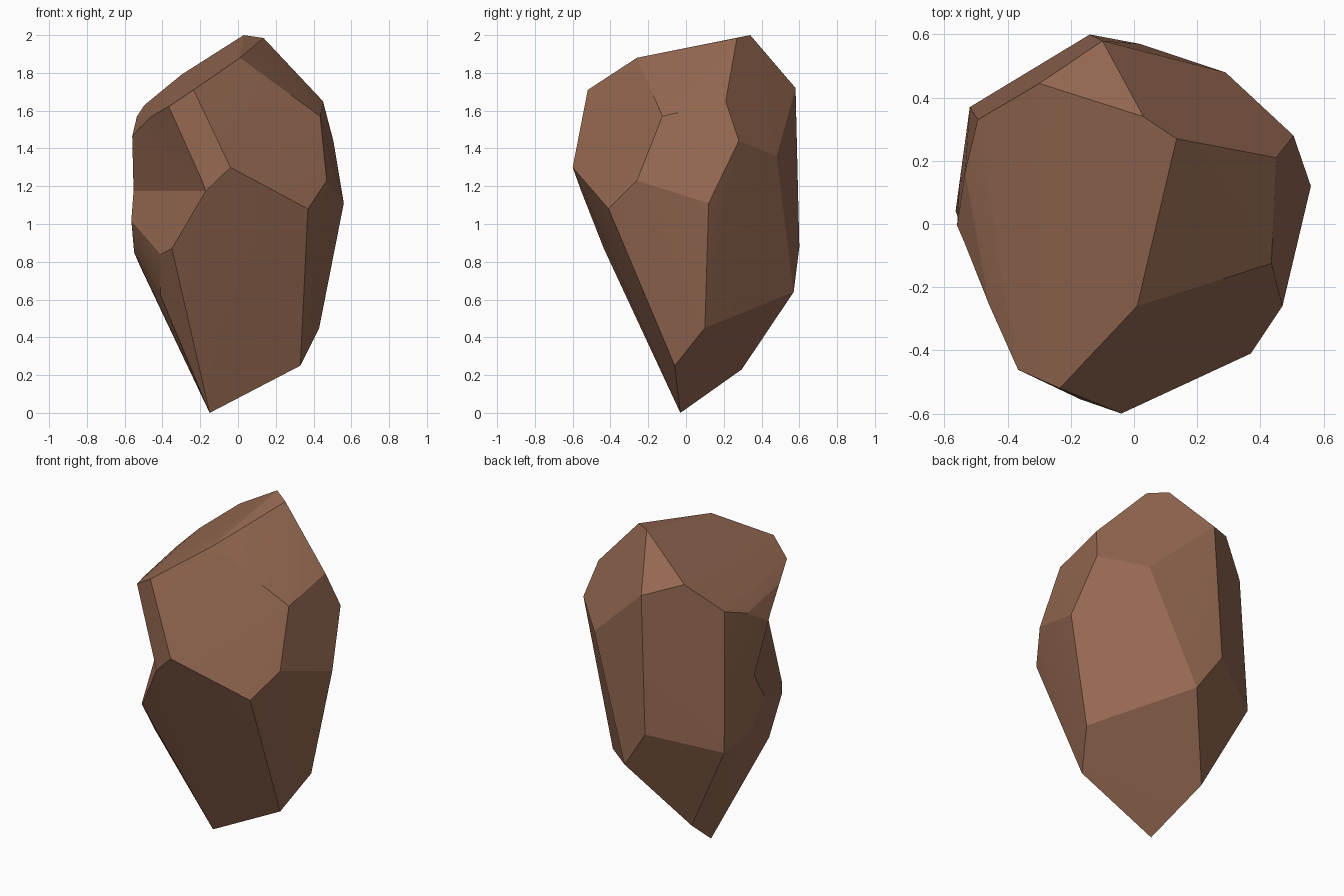
import bpy, bmesh
from mathutils import Vector

if "Cube" in bpy.data.objects:
    bpy.data.objects.remove(bpy.data.objects["Cube"])

# Corner points of the faceted stone, bottom to top
BODY = [
    (-.15, -.03, 0), (-.245, .295, .23), (.33, -.06, .25), (.43, .10, .45),
    (-.41, -.225, .62), (.02, .57, .64), (-.52, .37, .78), (-.55, .14, .85),
    (-.14, .60, .88), (.37, -.41, 1.08), (.56, .12, 1.11), (.47, -.26, 1.23),
    (-.04, -.60, 1.30), (.29, .48, 1.36), (.505, .28, 1.44), (-.535, .165, 1.57),
    (.435, -.125, 1.57), (-.495, .33, 1.63), (.45, .21, 1.65), (-.235, -.52, 1.71),
    (-.10, .58, 1.72), (-.30, .445, 1.79), (.01, -.26, 1.88), (.135, .27, 1.985),
    (.03, .34, 2.0),
]
# Crease at the bottom of the chipped notch, and the rim around it
CREASE = [(-.17, -.555, 1.175), (-.553, .125, 1.175)]
RIM = [(-.37, -.46, 1.62), (-.455, -.275, 1.57), (-.56, -.005, 1.465),
       (-.565, .04, 1.02), (-.41, -.355, .85), (-.35, -.435, .87)]


def hull_object(name, points):
    bm = bmesh.new()
    for p in points:
        bm.verts.new(p)
    bmesh.ops.convex_hull(bm, input=list(bm.verts))
    loose = [v for v in bm.verts if not v.link_faces]
    bmesh.ops.delete(bm, geom=loose, context='VERTS')
    bmesh.ops.recalc_face_normals(bm, faces=list(bm.faces))
    mesh = bpy.data.meshes.new(name)
    bm.to_mesh(mesh)
    bm.free()
    obj = bpy.data.objects.new(name, mesh)
    bpy.context.collection.objects.link(obj)
    return obj


# Stone body
rock = hull_object("rock", BODY + CREASE + RIM)
brown = bpy.data.materials.new("stone brown")
brown.diffuse_color = (.30, .14, .083, 1)
brown.use_nodes = True
brown.node_tree.nodes["Principled BSDF"].inputs["Base Color"].default_value = brown.diffuse_color
rock.data.materials.append(brown)

# Notch cutter: the chipped wedge, enlarged outward from the middle of its crease
mid = (Vector(CREASE[0]) + Vector(CREASE[1])) / 2
cutter = hull_object("notch_cutter",
                     [mid + (Vector(p) - mid) * 1.3 for p in CREASE + RIM])
cutter.hide_render = True

cut = rock.modifiers.new("notch", 'BOOLEAN')
cut.operation = 'DIFFERENCE'
cut.solver = 'EXACT'
cut.object = cutter
bpy.ops.object.select_all(action='DESELECT')
rock.select_set(True)
bpy.context.view_layer.objects.active = rock
bpy.ops.object.modifier_apply(modifier=cut.name)
bpy.data.objects.remove(cutter)

# Keep facet edges crisp, soften only the faintest folds
bpy.ops.object.shade_smooth_by_angle(angle=.3)
